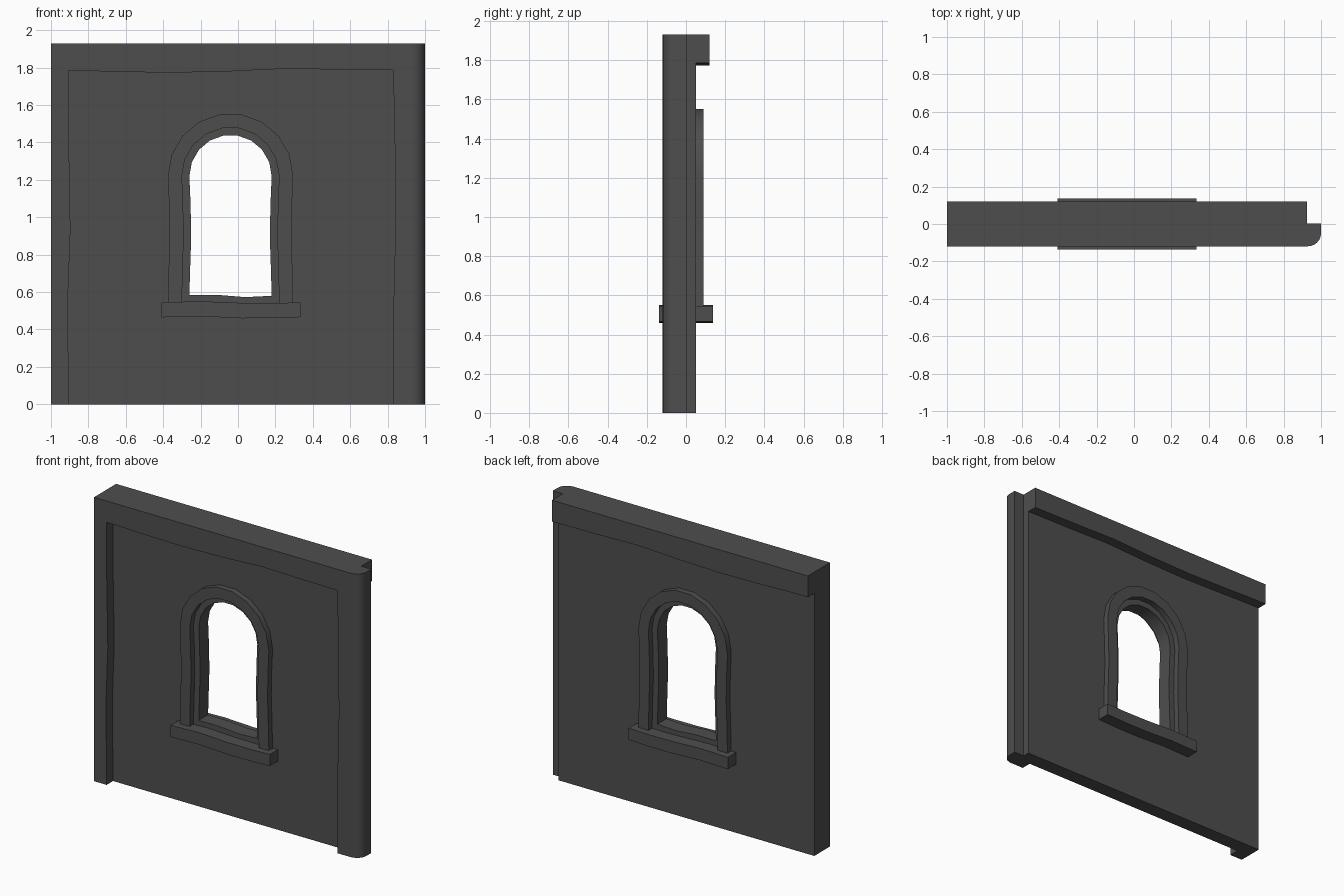
import bpy
from math import sin, cos, pi, radians

if "Cube" in bpy.data.objects:
    bpy.data.objects.remove(bpy.data.objects["Cube"])

CX, CZ = -0.04, 1.22          # arch centre of the window
WALL, TRIM, FRAME, SILL = 0.05, 0.119, 0.09, 0.137   # half depths
TOP, NOTCH = 1.93, 0.925

charcoal = bpy.data.materials.new("charcoal")
charcoal.diffuse_color = (0.076, 0.076, 0.076, 1)
charcoal.use_nodes = True
charcoal.node_tree.nodes["Principled BSDF"].inputs["Base Color"].default_value = charcoal.diffuse_color


def prism(name, loops, lo, hi, upright=True):
    """Extrude filled outlines: x-z outlines along y, or x-y outlines along z."""
    cu = bpy.data.curves.new(name, 'CURVE')
    cu.dimensions = '2D'
    cu.fill_mode = 'BOTH'
    cu.extrude = (hi - lo) / 2
    for loop in loops:
        sp = cu.splines.new('POLY')
        sp.points.add(len(loop) - 1)
        for p, (a, b) in zip(sp.points, loop):
            p.co = (a, b, 0, 1)
        sp.use_cyclic_u = True
    cu.materials.append(charcoal)
    ob = bpy.data.objects.new(name, cu)
    bpy.context.collection.objects.link(ob)
    mid = (lo + hi) / 2
    ob.location = (0, mid, 0) if upright else (0, 0, mid)
    ob.rotation_euler.x = pi / 2 if upright else 0
    bpy.ops.object.select_all(action='DESELECT')
    ob.select_set(True)
    bpy.context.view_layer.objects.active = ob
    bpy.ops.object.convert(target='MESH')
    bpy.ops.object.shade_smooth_by_angle(angle=radians(30))


def arch(r, z_left, z_right):
    """Slightly pinched jambs under a nine-sided half circle."""
    jamb = [(0.72, 0.004), (0.9, 0.01), (1.08, 0.006)]
    pts = [(CX - r, z_left)] + [(CX - r + d, z) for z, d in jamb]
    pts += [(CX - r * cos(pi * i / 9), CZ + r * sin(pi * i / 9)) for i in range(10)]
    pts += [(CX + r - d, z) for z, d in reversed(jamb)]
    return pts + [(CX + r, z_right)]


# Wall with arched opening and uneven ledge
opening = arch(0.22, 0.585, 0.58) + [(0.04, 0.573), (-0.11, 0.585)]
prism("wall", [[(-1, 0), (NOTCH, 0), (NOTCH, TOP), (-1, TOP)], opening], -WALL, WALL)

# Front surround: left pilaster, top band and inner side of the column
band_edge = [(-0.905, 1.785), (-0.6, 1.777), (-0.35, 1.773), (-0.05, 1.78),
             (0.27, 1.795), (0.55, 1.789), (0.83, 1.786)]
left_edge = [(-0.905, 0), (-0.91, 0.55), (-0.896, 0.93), (-0.904, 1.4)]
right_edge = [(0.838, 1.4), (0.842, 0.95), (0.832, 0.55), (0.83, 0)]
prism("front_surround",
      [[(-1, 0)] + left_edge + band_edge + right_edge
       + [(NOTCH, 0), (NOTCH, TOP), (-1, TOP)]], -TRIM, -WALL)

# Rounded outer corner of the right column
r = 0.07
arc = [(1 - r + r * sin(radians(a)), -TRIM + r - r * cos(radians(a)))
       for a in range(0, 91, 15)]
prism("column_corner",
      [[(NOTCH, -TRIM)] + arc + [(1, 0.003), (NOTCH, 0.003)]], 0, TOP, False)

# Cornice along the back of the wall
prism("back_cornice",
      [[(-1, 1.785)] + band_edge + [(NOTCH, 1.785), (NOTCH, TOP), (-1, TOP)]],
      WALL, TRIM)

# Window frame and sill on both faces
frame = arch(0.335, 0.54, 0.54) + arch(0.26, 0.54, 0.54)[::-1]
sill = [(-0.41, 0.465), (-0.2, 0.47), (0.02, 0.46), (0.2, 0.461), (0.335, 0.466),
        (0.335, 0.545), (0.2, 0.541), (0.02, 0.542), (-0.2, 0.551), (-0.41, 0.545)]
for side, s in (("front", -1), ("back", 1)):
    for part, outline, depth in (("frame", frame, FRAME), ("sill", sill, SILL)):
        lo, hi = sorted((s * WALL, s * depth))
        prism(f"{side}_window_{part}", [outline], lo, hi)
